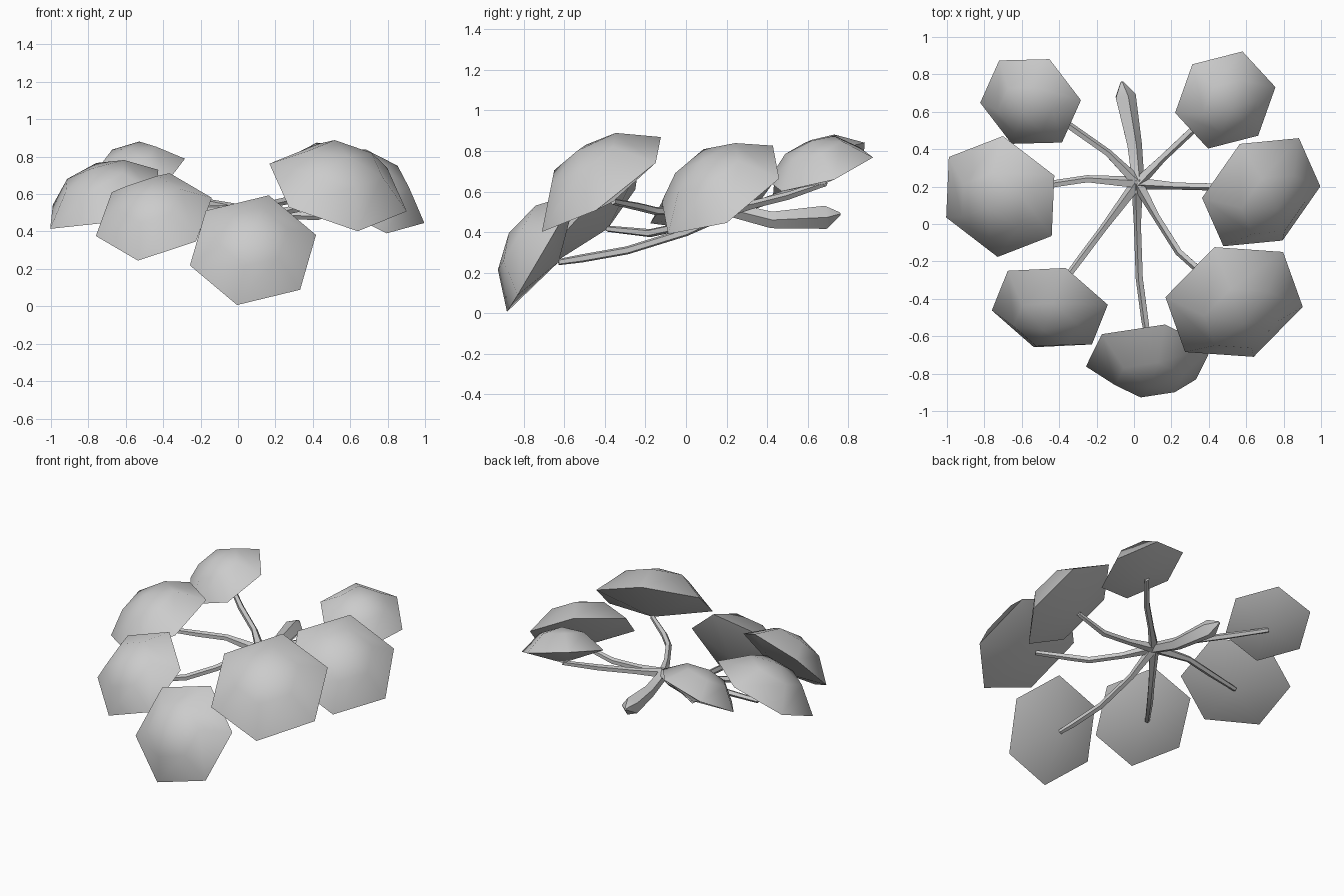
import bpy, bmesh, math
from mathutils import Vector

if "Cube" in bpy.data.objects:
    bpy.data.objects.remove(bpy.data.objects["Cube"])

grey = bpy.data.materials.new("pale_grey")
grey.diffuse_color = (0.6, 0.6, 0.6, 1)
grey.use_nodes = True
grey.node_tree.nodes["Principled BSDF"].inputs["Base Color"].default_value = grey.diffuse_color


def finish(name, bm, angle):
    bmesh.ops.recalc_face_normals(bm, faces=bm.faces)
    mesh = bpy.data.meshes.new(name)
    bm.to_mesh(mesh)
    bm.free()
    mesh.materials.append(grey)
    ob = bpy.data.objects.new(name, mesh)
    bpy.context.collection.objects.link(ob)
    bpy.ops.object.select_all(action='DESELECT')
    ob.select_set(True)
    bpy.context.view_layer.objects.active = ob
    bpy.ops.object.shade_smooth_by_angle(angle=math.radians(angle))


def cap(name, centre, corner, normal):
    """Six-sided dome with a shallow pointed underside; returns the low point."""
    c, n, a = Vector(centre), Vector(normal).normalized(), Vector(corner)
    r = a.length
    a = (a - n * a.dot(n)).normalized()
    b = n.cross(a)
    bm = bmesh.new()

    def ring(s, h):
        return [bm.verts.new(c + n * h * r + (a * math.cos(i * math.pi / 3)
                + b * math.sin(i * math.pi / 3)) * s * r) for i in range(6)]
    rim, shoulder = ring(1, 0), ring(0.54, 0.41)
    top = bm.verts.new(c + n * 0.54 * r)
    low = c - n * 0.27 * r
    bottom = bm.verts.new(low)
    for i in range(6):
        j = (i + 1) % 6
        bm.faces.new((rim[j], rim[i], bottom))
        bm.faces.new((rim[i], rim[j], shoulder[j], shoulder[i]))
        bm.faces.new((shoulder[i], shoulder[j], top))
    finish(name, bm, 55)
    return low


def tube(name, points, radii, sides=5):
    """Bent tapered stem swept through a few points."""
    pts = [Vector(p) for p in points]
    bm = bmesh.new()
    rings = []
    for i, p in enumerate(pts):
        d = (pts[min(i + 1, len(pts) - 1)] - pts[max(i - 1, 0)]).normalized()
        u = d.cross(Vector((0, 0, 1))).normalized()
        v = u.cross(d)
        rings.append([bm.verts.new(p + (u * math.cos(2 * math.pi * k / sides)
                      + v * math.sin(2 * math.pi * k / sides)) * radii[i])
                      for k in range(sides)])
    for r0, r1 in zip(rings, rings[1:]):
        for k in range(sides):
            m = (k + 1) % sides
            bm.faces.new((r0[k], r0[m], r1[m], r1[k]))
    bm.faces.new(rings[0][::-1])
    bm.faces.new(rings[-1])
    finish(name, bm, 50)


hub = (0.02, 0.22, 0.51)

# name, rim centre, one rim corner offset, facing, stem bends
parts = [
    ("front", (0.08, -0.71, 0.30), (0.337, 0.051, 0.082), (0.01, -0.863, 0.505),
     [(0.02, 0.0, 0.40), (0.03, -0.29, 0.31), (0.06, -0.515, 0.27)]),
    ("front_right", (0.535, -0.417, 0.635), (0.367, -0.0255, -0.1275), (0.239, -0.552, 0.80),
     [(0.12, 0.04, 0.50), (0.24, -0.15, 0.505), (0.33, -0.23, 0.525)]),
    ("right", (0.68, 0.17, 0.608), (0.316, 0.031, -0.163), (0.44, -0.456, 0.77),
     [(0.22, 0.205, 0.49), (0.42, 0.20, 0.48)]),
    ("back_right", (0.488, 0.663, 0.71), (0.267, 0.07, -0.055), (0.25, -0.295, 0.92),
     [(0.15, 0.35, 0.54), (0.32, 0.51, 0.58)]),
    ("back_left", (-0.553, 0.655, 0.708), (0.268, 0.005, 0.085), (-0.253, -0.40, 0.875),
     [(-0.14, 0.38, 0.55), (-0.34, 0.52, 0.60)]),
    ("left", (-0.715, 0.147, 0.572), (-0.289, -0.112, -0.158), (-0.349, -0.332, 0.876),
     [(-0.25, 0.24, 0.52), (-0.45, 0.21, 0.505)]),
    ("front_left", (-0.45, -0.447, 0.478), (0.310, 0.015, 0.102), (-0.196, -0.69, 0.697),
     [(-0.16, -0.02, 0.43), (-0.28, -0.18, 0.395)]),
]
for name, centre, corner, normal, bends in parts:
    low = cap(name + "_cap", centre, corner, normal)
    path = [hub] + bends + [low]
    tube(name + "_stem", path, [0.034] + [0.021] * len(bends) + [0.016])

# Thick stub pointing backward
tube("back_stub", [hub, (0.0, 0.42, 0.46), (-0.05, 0.685, 0.473), (-0.065, 0.76, 0.49)],
     [0.036, 0.043, 0.06, 0.008])
